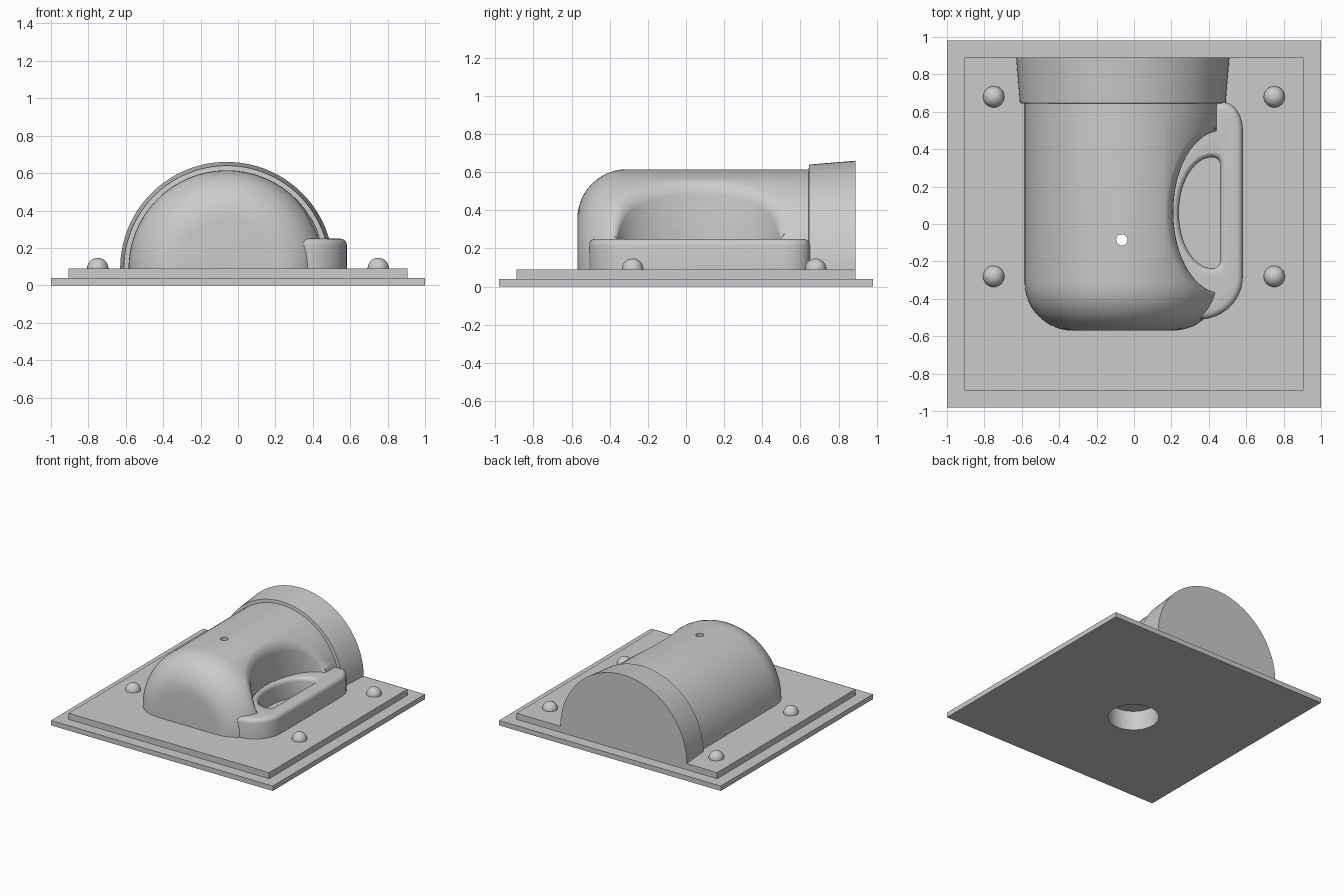
import bpy, bmesh
from math import cos, sin, pi, sqrt, radians

if "Cube" in bpy.data.objects:
    bpy.data.objects.remove(bpy.data.objects["Cube"], do_unlink=True)

grey = bpy.data.materials.new("plain_grey")
grey.use_nodes = True
GREY = (0.6, 0.6, 0.6, 1)
grey.diffuse_color = GREY
grey.node_tree.nodes["Principled BSDF"].inputs["Base Color"].default_value = GREY

AXIS_X, PART_Z = -0.06, 0.09       # jug axis, lying on the parting plane
BODY_R, CORNER, BOTTOM_Y = 0.525, 0.26, -0.57
HANDLE_Z = 0.25


def loft(name, rings):
    """Closed solid through equal-length rings of points."""
    bm = bmesh.new()
    rows = [[bm.verts.new(p) for p in ring] for ring in rings]
    n = len(rows[0])
    for a, b in zip(rows, rows[1:]):
        for i in range(n):
            j = (i + 1) % n
            bm.faces.new((a[i], a[j], b[j], b[i]))
    bm.faces.new(rows[0])
    bm.faces.new(rows[-1])
    bmesh.ops.recalc_face_normals(bm, faces=bm.faces)
    mesh = bpy.data.meshes.new(name)
    bm.to_mesh(mesh)
    bm.free()
    ob = bpy.data.objects.new(name, mesh)
    bpy.context.collection.objects.link(ob)
    mesh.materials.append(grey)
    return ob


def arc(cx, cy, rx, ry, start, end, n):
    angles = [radians(start + (end - start) * i / n) for i in range(n + 1)]
    return [(cx + rx * cos(a), cy + ry * sin(a)) for a in angles]


def at_z(points, z):
    return [(x, y, z) for x, y in points]


def box(name, hx, hy, z0, z1):
    outline = [(-hx, -hy), (hx, -hy), (hx, hy), (-hx, hy)]
    return loft(name, [at_z(outline, z0), at_z(outline, z1)])


def post(name, x, y, r, z0, z1):
    ring = arc(x, y, r, r, 0, 352.5, 47)
    return loft(name, [at_z(ring, z0), at_z(ring, z1)])


def boolean(target, tool, operation="DIFFERENCE"):
    mod = target.modifiers.new("cut", "BOOLEAN")
    mod.operation, mod.object, mod.solver = operation, tool, "EXACT"
    bpy.context.view_layer.objects.active = target
    bpy.ops.object.modifier_apply(modifier=mod.name)


def remove(*obs):
    for ob in obs:
        bpy.data.objects.remove(ob, do_unlink=True)


def smooth(ob):
    bpy.ops.object.select_all(action="DESELECT")
    ob.select_set(True)
    bpy.context.view_layer.objects.active = ob
    bpy.ops.object.shade_smooth_by_angle(angle=radians(32))


# Stacked plates
base_plate = box("base_plate", 1.0, 0.98, 0, 0.04)
raised_plate = box("raised_plate", 0.905, 0.89, 0.04, PART_Z)

# Half jug body with a flared collar at the back
core = BODY_R - CORNER
profile = arc(core, BOTTOM_Y + CORNER, CORNER, CORNER, -90, 0, 12)
profile += [(BODY_R, 0.643), (0.55, 0.646), (0.57, 0.89)]
jug = loft("half_jug", [
    [(x, y, z) for x, z in arc(AXIS_X, PART_Z, r, r, 0, 180, 56)]
    for r, y in profile])


def jug_height(x, y):
    dy = max(0, BOTTOM_Y + CORNER - y)
    r = core + sqrt(max(0, CORNER ** 2 - dy ** 2))
    return PART_Z + sqrt(max(0, r * r - (x - AXIS_X) ** 2))


# Grip recess, with its rim rolled over into the body surface
def scoop_outline(d):
    edge = arc(0.47, 0.065, 0.26 + d, 0.435 + d, 90, 270, 40)
    return edge + [(0.9, edge[-1][1]), (0.9, edge[0][1])]


ROLL, STEPS = 0.06, 6
rings = [at_z(scoop_outline(0), HANDLE_Z - 0.005)]
for i in range(STEPS + 1):
    t = i / STEPS * pi / 2
    rings.append([
        (x, y, max(jug_height(x, y) - ROLL * (1 - sin(t)) + 0.004,
                   HANDLE_Z + 0.004 * i))
        for x, y in scoop_outline(ROLL * (1 - cos(t)))])
rings.append(at_z(scoop_outline(ROLL), 0.9))
scoop = loft("scoop_cutter", rings)
boolean(jug, scoop)


# Handle slab with rounded top edge
def handle_outline(d):
    return (arc(0.35, -0.28, 0.232 - d, 0.23 - d, -90, 0, 12)
            + arc(0.48, 0.5, 0.102 - d, 0.15 - d, 0, 90, 10)
            + [(0.15, 0.65 - d), (0.15, -0.51 + d)])


EDGE = 0.035
rings = [at_z(handle_outline(0), PART_Z)]
for i in range(5):
    t = i / 4 * pi / 2
    rings.append(at_z(handle_outline(EDGE * (1 - cos(t))),
                      HANDLE_Z - EDGE * (1 - sin(t))))
handle = loft("handle_slab", rings)
boolean(jug, handle, "UNION")


# Finger opening, flaring out at the top
def finger_outline(d):
    return (arc(0.42, 0.06, 0.18 + d, 0.297 + d, 90, 270, 28)
            + arc(0.42, -0.197, 0.04 + d, 0.04 + d, -80, 0, 6)
            + arc(0.42, 0.317, 0.04 + d, 0.04 + d, 0, 80, 6))


rings = [at_z(finger_outline(0), 0.05)]
for i in range(5):
    t = i / 4 * pi / 2
    rings.append(at_z(finger_outline(EDGE * (1 - cos(t))),
                      HANDLE_Z + 0.002 - EDGE * (1 - sin(t))))
rings.append(at_z(finger_outline(EDGE), 0.3))
opening = loft("finger_cutter", rings)
boolean(jug, opening)

# Bore from below and narrow vent through the top
bore = post("bore_cutter", -0.065, -0.085, 0.19, -0.05, 0.16)
vent = post("vent_cutter", -0.065, -0.085, 0.03, 0.12, 0.8)
for part in (base_plate, raised_plate, jug):
    boolean(part, bore)
boolean(jug, vent)
remove(scoop, handle, opening, bore, vent)
for part in (base_plate, raised_plate, jug):
    smooth(part)

# Domed locating pins
for side, x in (("left", 0.75), ("right", -0.75)):
    for end, y in (("front", -0.28), ("back", 0.68)):
        levels = [0.057 * sin(radians(a)) for a in range(0, 89, 8)]
        pin = loft(f"{end}_{side}_pin", [
            at_z(arc(x, y, sqrt(0.057 ** 2 - h * h), sqrt(0.057 ** 2 - h * h),
                     0, 345, 23), PART_Z + h) for h in levels])
        smooth(pin)
